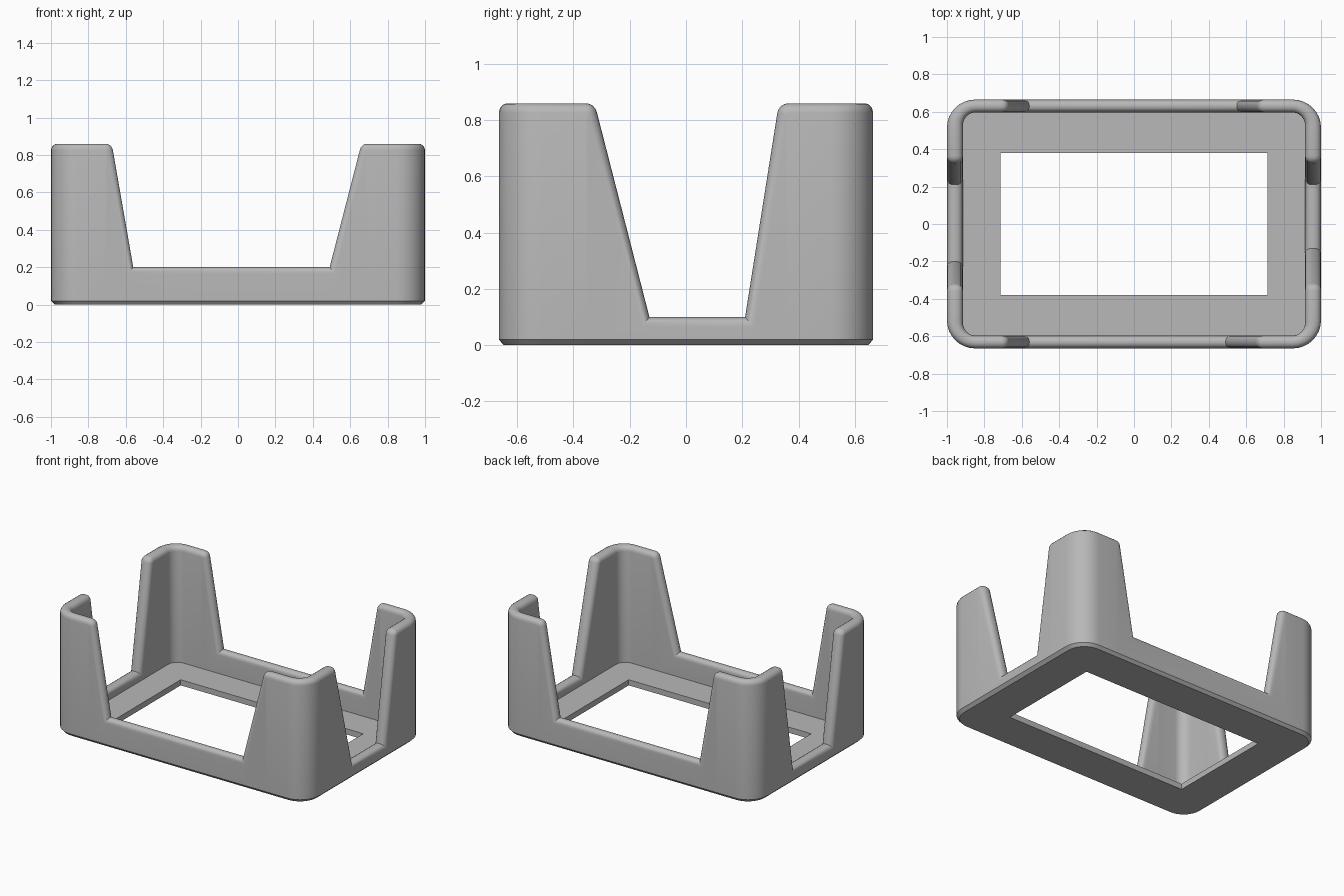
import bpy, bmesh
from math import sin, cos, tan, atan2, pi, radians
from mathutils import Vector

cube = bpy.data.objects.get("Cube")
if cube:
    bpy.data.objects.remove(cube, do_unlink=True)

HEIGHT = 0.86
FLOOR = 0.04
CHAMFER = 0.02
ROUND = 0.034              # softening of the rim
CORNER = 0.04              # rounding of the post shoulders
OUT = Vector((1.0, 0.665))
INN = Vector((0.915, 0.597))
R_OUT, R_INN = 0.15, 0.07
HOLE = Vector((0.715, 0.38))

# Slot of each side, along its tangent: low start, high start, low end, high end, sill
SLOTS = [
    (-0.56, -0.675, 0.49, 0.66, 0.20),    # front
    (-0.13, -0.325, 0.21, 0.33, 0.10),    # left (+x)
    (-0.55, -0.665, 0.56, 0.675, 0.20),   # back
    (-0.21, -0.33, 0.20, 0.325, 0.10),    # right (-x)
]


def shoulder(low, high, sill, sign):
    """Outline points (s, z) and inward-offset directions for one slot flank."""
    low, high = low * sign, high * sign
    phi = atan2(HEIGHT - sill, low - high)
    centre = high - CORNER * tan(phi / 2)
    points = []
    for i in range(5):
        a = phi * i / 4
        points.append((sign * (centre + CORNER * sin(a)),
                       HEIGHT - CORNER + CORNER * cos(a), sign * sin(a), cos(a)))
    points.append((sign * low, sill, sign * tan(phi / 2), 1))
    return points


def side_point(side, s, f):
    """Plan position on a straight wall; f runs from outer to inner face."""
    size = OUT.lerp(INN, f)
    return [Vector((s, -size.y)), Vector((size.x, s)),
            Vector((-s, size.y)), Vector((-size.x, -s))][side]


def corner_point(side, angle, f):
    """Plan position on the rounded corner that follows a side."""
    def on(size, r):
        sx = 1 if side in (0, 1) else -1
        sy = 1 if side in (1, 2) else -1
        return Vector((sx * (size.x - r) + r * cos(angle),
                       sy * (size.y - r) + r * sin(angle)))
    return on(OUT, R_OUT).lerp(on(INN, R_INN), f)


# Columns around the wall: (plan function, rim height, offset along s, offset in z)
columns = []
for side, (low0, high0, low1, high1, sill) in enumerate(SLOTS):
    flanks = shoulder(low0, high0, sill, 1) + shoulder(low1, high1, sill, -1)[::-1]
    for s, z, ns, nz in flanks:
        columns.append((lambda f, d, k=side, s=s, n=ns: side_point(k, s - d * n, f), z, nz))
    for i in range(9):
        angle = (side - 1) * pi / 2 + i / 8 * pi / 2
        columns.append((lambda f, d, k=side, a=angle: corner_point(k, a, f), HEIGHT, 1))

# Rounded rim section: (fraction through the wall, inward offset)
rim = []
for i in range(5):
    a = radians(90) * i / 4
    rim.append((0.43 * (1 - cos(a)), ROUND * (1 - sin(a))))
rim += [(1 - f, d) for f, d in reversed(rim)]


def column_section(plan, z, nz):
    """Closed section through base plate, outer face, rim and inner face."""
    def to_hole(p):
        return Vector((max(-HOLE.x, min(HOLE.x, p.x)), max(-HOLE.y, min(HOLE.y, p.y))))
    outer, inner = plan(0, ROUND), plan(1, ROUND)
    pts = [(to_hole(outer), 0), (plan(0.25, ROUND), 0), (outer, CHAMFER)]
    pts += [(plan(f, d), z - d * nz) for f, d in rim]
    pts += [(inner, FLOOR), (to_hole(inner), FLOOR)]
    return [(p.x, p.y, h) for p, h in pts]


# Loft the sections into one closed tray
bm = bmesh.new()
rings = [[bm.verts.new(p) for p in column_section(*c)] for c in columns]
for i, ring in enumerate(rings):
    after = rings[(i + 1) % len(rings)]
    for j in range(len(ring)):
        k = (j + 1) % len(ring)
        bm.faces.new((ring[j], after[j], after[k], ring[k]))
bmesh.ops.remove_doubles(bm, verts=bm.verts, dist=0.0001)
bmesh.ops.recalc_face_normals(bm, faces=bm.faces)
mesh = bpy.data.meshes.new("holder_tray")
bm.to_mesh(mesh)
bm.free()

tray = bpy.data.objects.new("holder_tray", mesh)
bpy.context.collection.objects.link(tray)

# Plain grey material
grey = bpy.data.materials.new("plain_grey")
grey.use_nodes = True
colour = (0.48, 0.48, 0.48, 1)
grey.diffuse_color = colour
grey.node_tree.nodes["Principled BSDF"].inputs["Base Color"].default_value = colour
mesh.materials.append(grey)

bpy.ops.object.select_all(action='DESELECT')
tray.select_set(True)
bpy.context.view_layer.objects.active = tray
bpy.ops.object.shade_smooth_by_angle(angle=radians(30))
